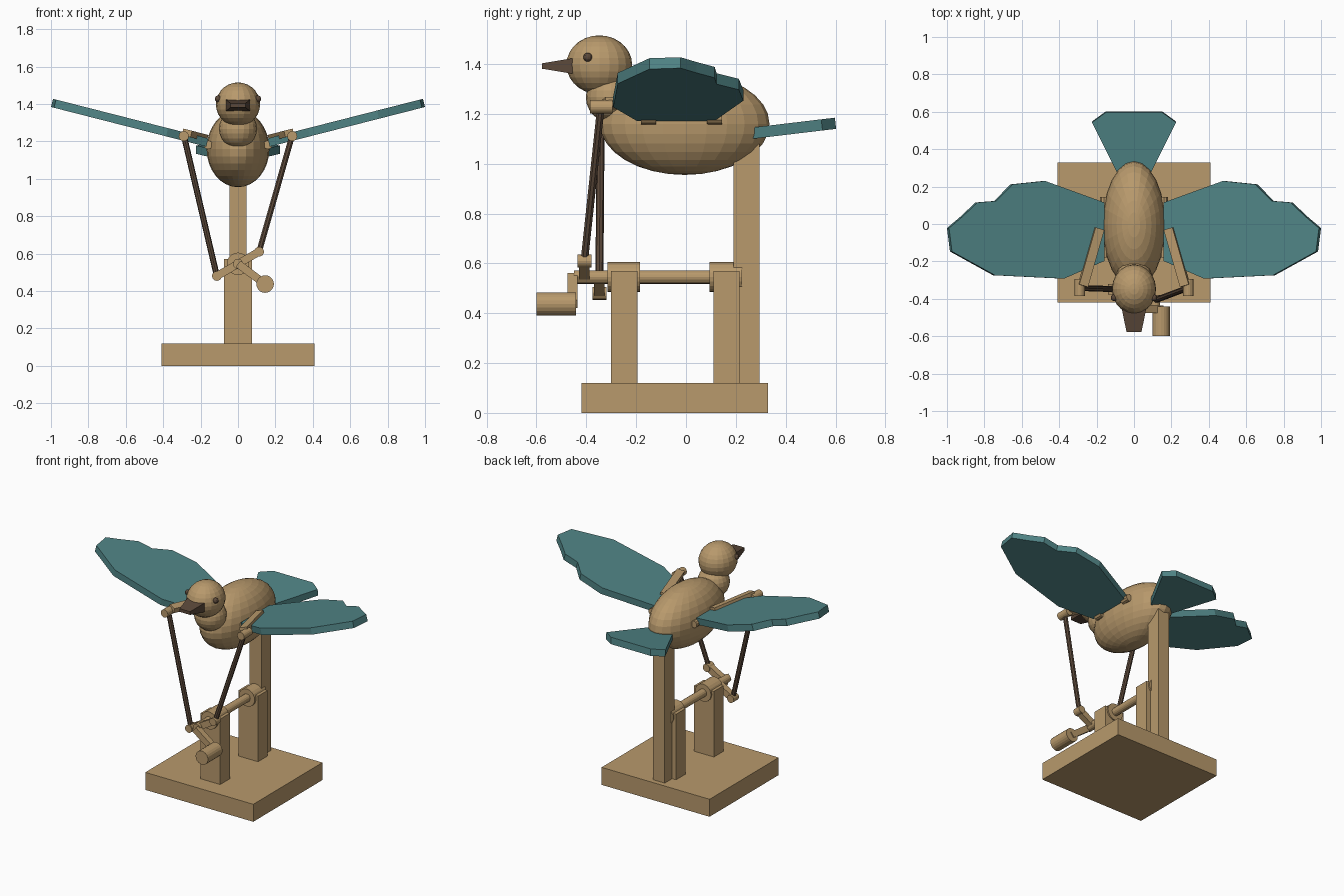
import bpy, bmesh
from math import radians
from mathutils import Matrix, Vector

cube = bpy.data.objects.get("Cube")
if cube:
    bpy.data.objects.remove(cube, do_unlink=True)


def material(name, rgb):
    mat = bpy.data.materials.new(name)
    mat.use_nodes = True
    mat.diffuse_color = (*rgb, 1)
    mat.node_tree.nodes["Principled BSDF"].inputs["Base Color"].default_value = (*rgb, 1)
    return mat


wood = material("light_wood", (0.48, 0.32, 0.15))
teal = material("teal_paint", (0.08, 0.23, 0.235))
dark = material("dark_wood", (0.105, 0.066, 0.042))
MIRROR = Matrix.Scale(-1, 4, (1, 0, 0))


def finish(bm, name, mat, matrix=Matrix(), side=1):
    bm.transform(matrix)
    if side < 0:
        bm.transform(MIRROR)
    bmesh.ops.recalc_face_normals(bm, faces=bm.faces)
    mesh = bpy.data.meshes.new(name)
    bm.to_mesh(mesh)
    bm.free()
    mesh.materials.append(mat)
    obj = bpy.data.objects.new(name, mesh)
    bpy.context.collection.objects.link(obj)
    return obj


def place(center, size):
    return Matrix.Translation(center) @ Matrix.Diagonal((*size, 1))


def box(name, mat, x, y, z):
    bm = bmesh.new()
    bmesh.ops.create_cube(bm, size=1)
    lo, hi = Vector((x[0], y[0], z[0])), Vector((x[1], y[1], z[1]))
    finish(bm, name, mat, place((lo + hi) / 2, hi - lo))


def ball(name, mat, center, radii, seg, rings, side=1):
    bm = bmesh.new()
    bmesh.ops.create_uvsphere(bm, u_segments=seg, v_segments=rings, radius=1)
    finish(bm, name, mat, place(center, radii), side)


def along(a, b):
    d = Vector(b) - Vector(a)
    mid = (Vector(a) + Vector(b)) / 2
    return Matrix.Translation(mid) @ d.to_track_quat('Z', 'Y').to_matrix().to_4x4(), d.length


def rod(name, mat, a, b, r, seg=16, side=1):
    m, length = along(a, b)
    bm = bmesh.new()
    bmesh.ops.create_cone(bm, cap_ends=True, segments=seg, radius1=r, radius2=r, depth=length)
    finish(bm, name, mat, m, side)


def y_rod(name, mat, x, z, y0, y1, r, seg=16, side=1):
    rod(name, mat, (x, y0, z), (x, y1, z), r, seg, side)


def bar(name, mat, a, b, width, thick, frame=Matrix(), side=1):
    m, length = along(a, b)
    bm = bmesh.new()
    bmesh.ops.create_cube(bm, size=1)
    finish(bm, name, mat, frame @ m @ Matrix.Diagonal((width, thick, length, 1)), side)


def plate(name, mat, outline, thick, frame, side=1):
    bm = bmesh.new()
    face = bm.faces.new([bm.verts.new((x, y, 0)) for x, y in outline])
    top = bmesh.ops.extrude_face_region(bm, geom=[face])["geom"]
    verts = [v for v in top if isinstance(v, bmesh.types.BMVert)]
    bmesh.ops.translate(bm, verts=verts, vec=(0, 0, thick))
    finish(bm, name, mat, frame, side)


# Stand: base, two bearing posts, tall support pole
box("base", wood, (-.41, .41), (-.42, .33), (0, .12))
box("front_post", wood, (-.075, .075), (-.30, -.195), (.12, .57))
box("rear_post", wood, (-.075, .075), (.11, .215), (.12, .57))
box("support_pole", wood, (-.045, .045), (.19, .295), (.12, 1.08))

# Crankshaft with bearings, throws and hand grip
AXLE = .545
y_rod("crankshaft", wood, 0, AXLE, -.45, .23, .027)
y_rod("front_bearing", wood, 0, AXLE, -.315, -.185, .06, 20)
y_rod("rear_bearing", wood, 0, AXLE, .095, .225, .06, 20)
THROWS = {"left": (.113, .61, -.408, 1), "right": (-.113, .48, -.348, -1)}
for label, (px, pz, py, side) in THROWS.items():
    bar(label + "_crank_throw", wood, (0, py, AXLE), (px, py, pz), .042, .042)
    y_rod(label + "_crank_pin", wood, px, pz, py - .028, py + .028, .026)
    rod(label + "_push_rod", dark, (px, py, pz), (side * .288, -.342, 1.225), .016, 8)
bar("handle_arm", wood, (0, -.456, AXLE), (.145, -.456, .437), .04, .042)
y_rod("handle_grip", wood, .145, .437, -.60, -.442, .047, 20)

# Bird body, neck, head and beak
ball("body", wood, (0, -.005, 1.16), (.168, .34, .205), 24, 16)
ball("neck", wood, (0, -.30, 1.267), (.102, .102, .102), 20, 12)
ball("head", wood, (0, -.348, 1.397), (.118, .132, .118), 20, 14)
bm = bmesh.new()
bmesh.ops.create_cube(bm, size=1)
for v in bm.verts:
    tip = v.co.y < 0
    v.co.x *= .08 if tip else .13
    v.co.z = 1.392 + v.co.z * (.022 if tip else .062)
    v.co.y = -.577 if tip else -.455
finish(bm, "beak", dark)

# Tail fan
TAIL = [(-.08, 0), (-.225, .29), (-.15, .345), (.15, .345), (.225, .29), (.08, 0)]
plate("tail", teal, TAIL, .045,
      Matrix.Translation((0, .26, 1.099)) @ Matrix.Rotation(radians(6.8), 4, 'X'))

# Wings with hinges, levers and rod knuckles, one set per side
ROOT = .17
WING = [(.17, .115), (.486, .23), (.66, .212), (.748, .123), (.848, .115), (.925, .042),
        (1.0, -.022), (.984, -.147), (.754, -.274), (.385, -.292), (.17, -.198)]
TILT = Matrix.Translation((ROOT, 0, 1.172)) @ Matrix.Rotation(radians(-14.3), 4, 'Y')
outline = [((x - ROOT) * 1.032, y) for x, y in WING]
for label, side in (("left", 1), ("right", -1)):
    plate(label + "_wing", teal, outline, .045, TILT, side)
    bar(label + "_wing_lever", wood, (.028, -.025, .045), (.118, -.33, .045), .05, .036, TILT, side)
    y_rod(label + "_rod_knuckle", wood, .29, 1.228, -.385, -.295, .027, 16, side)
    for end, y in (("front", -.15), ("rear", .115)):
        y_rod(f"{label}_{end}_hinge", wood, .16, 1.182, y - .03, y + .03, .024, 10, side)
    ball(label + "_eye", dark, (.106, -.394, 1.427), (.018, .018, .018), 12, 8, side)
